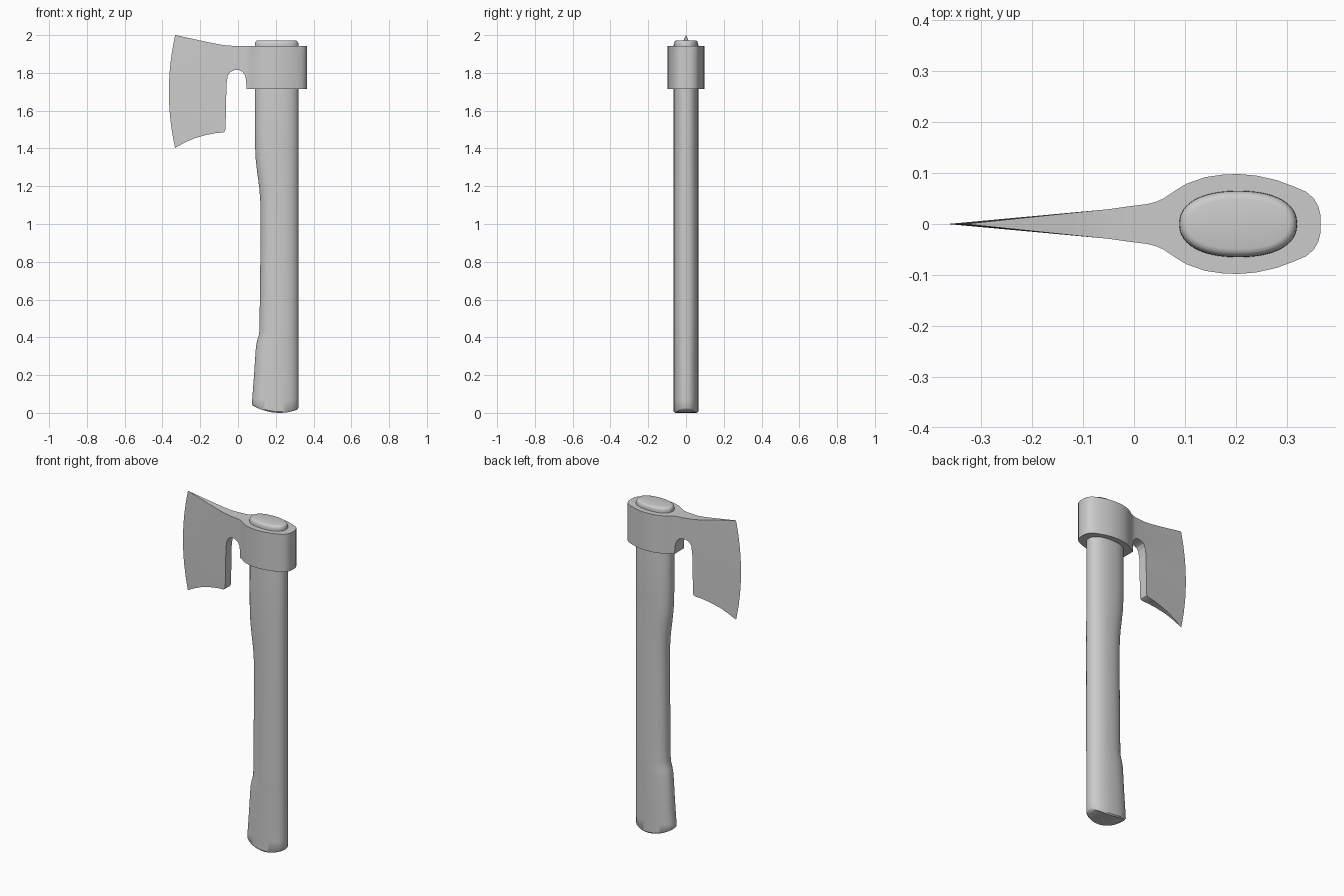
import bpy, bmesh, math

if "Cube" in bpy.data.objects:
    bpy.data.objects.remove(bpy.data.objects["Cube"])


def make_object(name, bm):
    bmesh.ops.recalc_face_normals(bm, faces=bm.faces)
    mesh = bpy.data.meshes.new(name)
    bm.to_mesh(mesh)
    bm.free()
    ob = bpy.data.objects.new(name, mesh)
    bpy.context.collection.objects.link(ob)
    return ob


def loft(bm, rings):
    loops = [[bm.verts.new(p) for p in ring] for ring in rings]
    n = len(loops[0])
    for a, b in zip(loops, loops[1:]):
        for i in range(n):
            j = (i + 1) % n
            bm.faces.new((a[i], a[j], b[j], b[i]))
    return loops


def finish(ob, angle):
    bpy.ops.object.select_all(action='DESELECT')
    ob.select_set(True)
    bpy.context.view_layer.objects.active = ob
    bpy.ops.object.shade_smooth_by_angle(angle=math.radians(angle))


# Handle: oval rings with a shaped front edge (left side x at each height)
N, RIGHT, DEPTH = 48, 0.32, 0.065


def oval(left, inset=0.0):
    cx, rx, ry = (left + RIGHT) / 2, (RIGHT - left) / 2 - inset, DEPTH - inset
    pts = []
    for i in range(N):
        a = 2 * math.pi * i / N
        c, s = math.cos(a), math.sin(a)
        pts.append((cx + rx * math.copysign(abs(c) ** 0.88, c),
                    ry * math.copysign(abs(s) ** 0.88, s)))
    return pts


def butt_z(x):
    d = x - 0.22
    return 0.04 * (d / 0.145) ** 2 if d < 0 else 0.02 * (d / 0.1) ** 2


grip = [(0.075, 0.07), (0.085, 0.2), (0.095, 0.35), (0.102, 0.385), (0.110, 0.41),
        (0.114, 0.44), (0.115, 0.55), (0.118, 0.8), (0.120, 1.0), (0.118, 1.12),
        (0.113, 1.19), (0.102, 1.27), (0.094, 1.34), (0.090, 1.42), (0.089, 1.95)]
rings = [[(x, y, butt_z(x) + dz) for x, y in oval(0.073, ins)]
         for ins, dz in ((0.006, 0.0), (0.0, 0.007))]
rings += [[(x, y, z) for x, y in oval(left, 0)] for left, z in grip]
rings += [[(x, y, z) for x, y in oval(0.089, ins)]
          for ins, z in ((0.001, 1.958), (0.004, 1.965), (0.009, 1.970), (0.016, 1.972))]
bm = bmesh.new()
loops = loft(bm, rings)
# caps made of strips across the handle so the butt stays curved
for ring in (loops[0], loops[-1]):
    for i in range(N // 2):
        quad = [ring[i], ring[i + 1], ring[N - i - 1], ring[(N - i) % N]]
        bm.faces.new(list(dict.fromkeys(quad)))
finish(make_object("handle", bm), 40)

# Axe head: plan outline lofted upward, with a bowed cutting edge
half = [(-0.05, 0.029), (0.0, 0.036), (0.025, 0.039), (0.042, 0.043), (0.058, 0.050),
        (0.08, 0.065), (0.103, 0.079), (0.14, 0.092), (0.175, 0.097), (0.205, 0.098),
        (0.24, 0.095), (0.28, 0.086), (0.31, 0.075), (0.338, 0.063), (0.353, 0.050),
        (0.362, 0.034), (0.366, 0.017)]
rings = []
for k in range(15):
    z = 1.35 + 0.05 * k
    edge = (-0.366 + 0.37 * (z - 1.7) ** 2, 0)
    outline = [edge] + half + [(0.366, 0)] + [(x, -y) for x, y in reversed(half)]
    rings.append([(x, y, z) for x, y in outline])
bm = bmesh.new()
loops = loft(bm, rings)
bm.faces.new(loops[0])
bm.faces.new(loops[-1])
bmesh.ops.triangulate(bm, faces=bm.faces)
head = make_object("axe_head", bm)

# Side silhouette of the head, with the notch behind the beard
side = [(-0.45, 2.026), (-0.33, 2.0), (-0.17, 1.965), (-0.10, 1.951), (-0.06, 1.945),
        (0.0, 1.942), (0.45, 1.942), (0.45, 1.715), (0.045, 1.715), (0.043, 1.76),
        (0.038, 1.785), (0.025, 1.805), (0.005, 1.815), (-0.02, 1.815), (-0.042, 1.804),
        (-0.055, 1.782), (-0.061, 1.74), (-0.066, 1.503), (-0.069, 1.491), (-0.079, 1.485),
        (-0.12, 1.481), (-0.17, 1.471), (-0.23, 1.454), (-0.28, 1.432), (-0.335, 1.402),
        (-0.45, 1.33)]
bm = bmesh.new()
loops = loft(bm, [[(x, y, z) for x, z in side] for y in (-0.2, 0.2)])
bm.faces.new(loops[0])
bm.faces.new(loops[1])
cutter = make_object("head_silhouette", bm)
cutter.hide_render = True

mod = head.modifiers.new("silhouette", 'BOOLEAN')
mod.operation = 'INTERSECT'
mod.solver = 'EXACT'
mod.object = cutter
bpy.context.view_layer.objects.active = head
bpy.ops.object.modifier_apply(modifier=mod.name)
bpy.data.objects.remove(cutter)
finish(head, 32)
